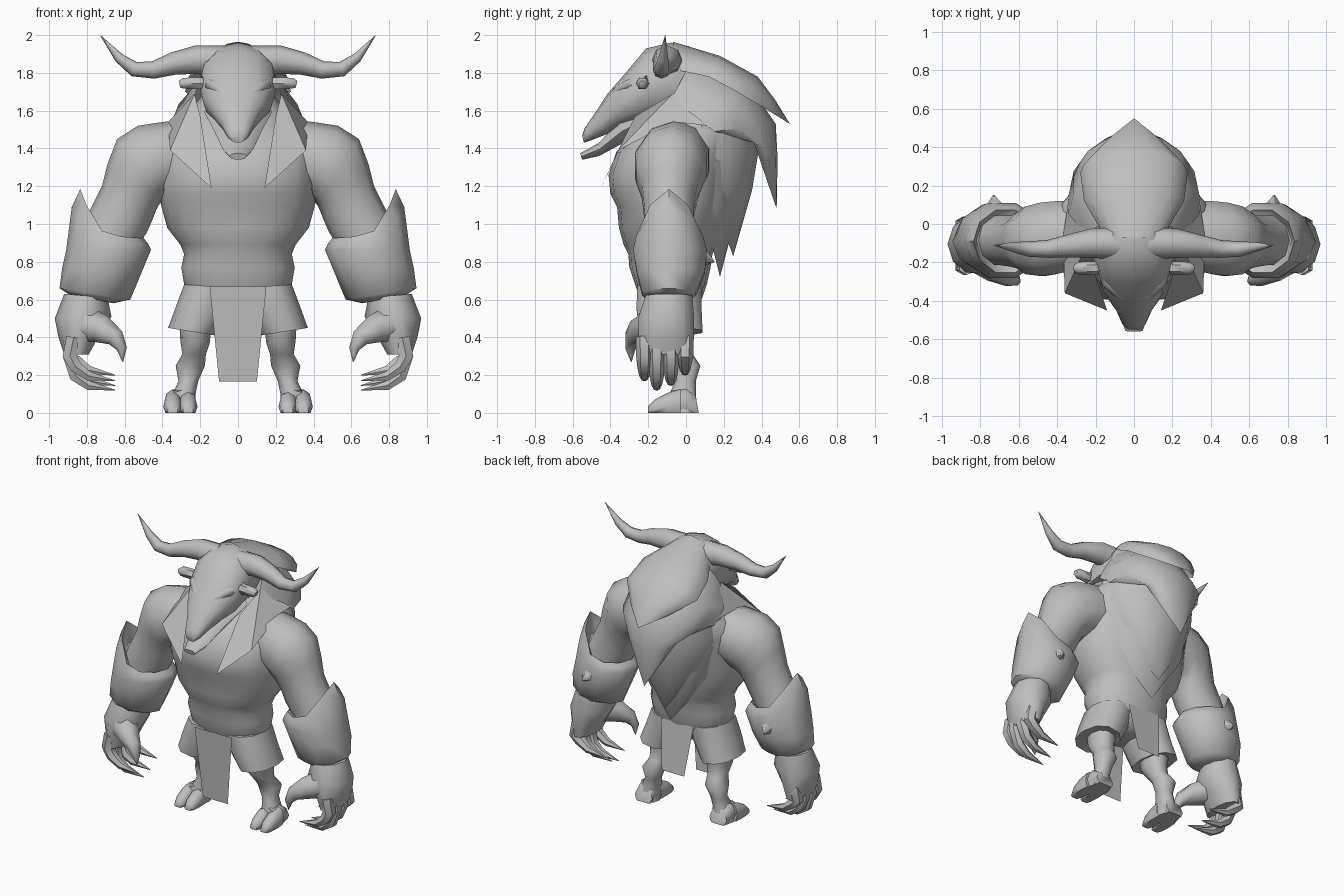
import bpy, bmesh, math
from mathutils import Vector

grey = bpy.data.materials.new("stone_grey")
grey.diffuse_color = (0.52, 0.52, 0.52, 1)


def finish(name, bm, mirror=False, angle=55):
    bmesh.ops.remove_doubles(bm, verts=bm.verts, dist=0.0005)
    if len(bm.faces) > 1:
        bmesh.ops.recalc_face_normals(bm, faces=bm.faces)
    me = bpy.data.meshes.new(name)
    bm.to_mesh(me)
    bm.free()
    me.materials.append(grey)
    ob = bpy.data.objects.new(name, me)
    bpy.context.collection.objects.link(ob)
    bpy.ops.object.select_all(action='DESELECT')
    ob.select_set(True)
    bpy.context.view_layer.objects.active = ob
    bpy.ops.object.shade_smooth_by_angle(angle=math.radians(angle))
    if mirror:
        ob.modifiers.new("mirror", 'MIRROR')
    return ob


def skin(bm, rings, closed=True):
    """Bridge point rings with quads; cap the ends of closed ones."""
    vs = [[bm.verts.new(p) for p in r] for r in rings]
    n = len(vs[0])
    for a, b in zip(vs, vs[1:]):
        for i in range(n if closed else n - 1):
            j = (i + 1) % n
            bm.faces.new((a[i], a[j], b[j], b[i]))
    if closed:
        bm.faces.new(vs[0])
        bm.faces.new(vs[-1])


def ring(c, a, b, n, p=0.88):
    out = []
    for i in range(n):
        t = 2 * math.pi * i / n
        u, v = math.cos(t), math.sin(t)
        u = math.copysign(abs(u) ** p, u)
        v = math.copysign(abs(v) ** p, v)
        out.append(c + a * u + b * v)
    return out


def front_loft(name, secs, n=10, mirror=True, p=1):
    """Sections: inner x, z, outer x, z, y min, y max, optional outer lift."""
    rings = []
    for x0, z0, x1, z1, y0, y1, *lift in secs:
        c = Vector(((x0 + x1) / 2, (y0 + y1) / 2, (z0 + z1) / 2))
        a = Vector(((x1 - x0) / 2, 0, (z1 - z0) / 2))
        r = ring(c, a, Vector((0, (y1 - y0) / 2, 0)), n, p)
        if lift:
            for i, q in enumerate(r):
                q.z += lift[0] * max(0, math.cos(2 * math.pi * i / n)) ** 2
        rings.append(r)
    bm = bmesh.new()
    skin(bm, rings)
    return finish(name, bm, mirror)


def side_loft(name, secs, cx=0, n=10, mirror=False):
    """Sections: low y, z, high y, z, half width; flattened on the ground."""
    rings = []
    for y0, z0, y1, z1, w in secs:
        c = Vector((cx, (y0 + y1) / 2, (z0 + z1) / 2))
        a = Vector((0, (y1 - y0) / 2, (z1 - z0) / 2))
        r = ring(c, a, Vector((w, 0, 0)), n)
        for q in r:
            q.z = max(q.z, 0)
        rings.append(r)
    bm = bmesh.new()
    skin(bm, rings)
    return finish(name, bm, mirror)


def tube(name, pts, n=8, mirror=True):
    """Points: x, y, z, radius."""
    ps = [Vector(p[:3]) for p in pts]
    rings = []
    for i, p in enumerate(ps):
        t = (ps[min(i + 1, len(ps) - 1)] - ps[max(i - 1, 0)]).normalized()
        ref = Vector((0, 1, 0)) if abs(t.y) < 0.8 else Vector((0, 0, 1))
        u = (ref - t * ref.dot(t)).normalized()
        rings.append(ring(p, u * pts[i][3], t.cross(u) * pts[i][3], n, 1))
    bm = bmesh.new()
    skin(bm, rings)
    return finish(name, bm, mirror)


def hair_layer(name, rows, n=8):
    """Open shell; rows: centre y, z, side y, z, half width."""
    rings = []
    for yc, zc, ys, zs, w in rows:
        r = []
        for i in range(n + 1):
            a = math.pi * (i / n - 0.5)
            k = math.cos(a)
            r.append(Vector((w * math.sin(a), ys + (yc - ys) * k, zs + (zc - zs) * k)))
        rings.append(r)
    bm = bmesh.new()
    skin(bm, rings, closed=False)
    return finish(name, bm)


def plate(name, pts, mirror=False):
    bm = bmesh.new()
    bm.faces.new([bm.verts.new(p) for p in pts])
    return finish(name, bm, mirror)


# Torso, symmetric sections: z, half width, y min, y max
body = [(.54, .14, -.22, .05), (.62, .26, -.25, .09), (.68, .285, -.27, .11), (.77, .30, -.30, .13),
        (.84, .285, -.305, .14), (.89, .305, -.33, .16), (.98, .375, -.355, .18), (1.09, .405, -.365, .20),
        (1.16, .415, -.40, .22), (1.26, .42, -.41, .24), (1.38, .42, -.37, .27), (1.48, .38, -.28, .29),
        (1.57, .28, -.20, .29), (1.68, .19, -.13, .28), (1.78, .12, -.08, .22)]
front_loft("torso", [(-w, z, w, z, a, b) for z, w, a, b in body], 16, False, .88)

# Head, jaw and brows
side_loft("head", [(.12, 1.60, .08, 1.90, .12), (.02, 1.55, .02, 1.94, .17), (-.08, 1.55, -.08, 1.96, .20),
                   (-.18, 1.55, -.21, 1.93, .205), (-.26, 1.53, -.32, 1.80, .19),
                   (-.35, 1.51, -.415, 1.69, .14), (-.42, 1.475, -.48, 1.59, .092),
                   (-.51, 1.44, -.535, 1.51, .06), (-.54, 1.43, -.55, 1.47, .035)], n=12)
side_loft("jaw", [(-.14, 1.53, -.14, 1.66, .18), (-.33, 1.43, -.35, 1.55, .125),
                  (-.46, 1.36, -.46, 1.43, .08), (-.55, 1.34, -.56, 1.375, .045)], n=8)
tube("brow", [(.185, -.20, 1.77, .02), (.145, -.30, 1.735, .032), (.07, -.365, 1.69, .032), (.0, -.385, 1.665, .02)], 8)

# Horns and ears
tube("horn", [(.08, -.10, 1.86, .085), (.22, -.10, 1.87, .076), (.34, -.115, 1.85, .06), (.45, -.13, 1.815, .046),
              (.55, -.13, 1.82, .04), (.63, -.12, 1.88, .026), (.73, -.11, 2.0, .001)], 8)
tube("ear", [(.15, -.22, 1.745, .02), (.20, -.23, 1.745, .036), (.29, -.23, 1.745, .033), (.31, -.23, 1.74, .02)], 6)

# Layered mane down the back
hair_layer("mane_top", [(-.07, 1.965, -.07, 1.82, .15), (.18, 1.89, .12, 1.78, .26), (.38, 1.78, .27, 1.70, .28),
                        (.47, 1.66, .42, 1.61, .15), (.55, 1.53, .55, 1.53, 0)])
hair_layer("mane_middle", [(.05, 1.90, -.08, 1.66, .23), (.33, 1.74, .05, 1.57, .34), (.475, 1.53, .15, 1.49, .34),
                           (.485, 1.35, .36, 1.43, .20), (.48, 1.08, .48, 1.08, 0)])
hair_layer("mane_lower", [(.36, 1.6, .08, 1.53, .34), (.39, 1.42, .08, 1.35, .35), (.35, 1.18, .12, 1.18, .27),
                          (.25, .83, .25, .83, 0)])
hair_layer("mane_bottom", [(.32, 1.4, .08, 1.3, .35), (.28, 1.1, .09, 1.08, .28), (.18, .72, .18, .72, 0)])

# Collar locks over the chest
plate("collar_front", [(.23, -.07, 1.69), (.20, -.27, 1.57), (.14, -.45, 1.19), (.36, -.36, 1.39)], True)
plate("collar_side", [(.23, -.07, 1.69), (.36, -.36, 1.39), (.37, -.07, 1.54), (.34, .13, 1.52)], True)

# Arms
front_loft("upper_arm", [(.28, 1.16, .30, 1.55, -.24, .13), (.40, 1.12, .40, 1.54, -.27, .13),
                         (.42, 1.10, .53, 1.52, -.28, .12), (.43, 1.08, .64, 1.45, -.27, .10),
                         (.45, 1.03, .69, 1.32, -.24, .07), (.48, .96, .72, 1.2, -.23, .05),
                         (.53, .88, .79, 1.06, -.22, .05), (.56, .82, .84, .94, -.22, .05)])
front_loft("bracer", [(.56, .88, .82, .95, -.21, .04, .08), (.50, .925, .835, .95, -.26, .08, .235),
                      (.475, .895, .88, .93, -.275, .10, .16), (.46, .865, .91, .86, -.29, .12),
                      (.52, .72, .93, .77, -.27, .11), (.57, .60, .945, .66, -.24, .06),
                      (.66, .58, .90, .63, -.21, .03)])
tube("bracer_spike", [(.72, .03, .84, .10), (.73, .15, .80, .003)], 6)
front_loft("palm", [(.69, .61, .92, .63, -.22, .04), (.67, .51, .97, .50, -.26, .05),
                    (.74, .40, .95, .40, -.26, .05), (.79, .31, .92, .31, -.25, .04)])
tube("thumb", [(.81, -.16, .47, .10), (.715, -.235, .44, .078), (.645, -.28, .395, .05),
               (.615, -.295, .34, .028), (.61, -.29, .27, .002)], 7)
for i, (y, tip) in enumerate([(-.22, .16), (-.155, .11), (-.08, .135), (-.005, .19)]):
    tube("finger_%d" % (i + 1), [(.87, y, .40, .045), (.89, y, .30, .044), (.86, y, tip + .085, .038),
                                 (.79, y, tip + .035, .028), (.65, y, tip + .01, .002)], 6)

# Shorts and loincloth
front_loft("shorts_leg", [(.0, .66, .285, .68, -.265, .09), (.04, .55, .33, .56, -.27, .09),
                          (.12, .41, .37, .45, -.255, .095), (.17, .43, .31, .45, -.18, .05)], p=.88)
plate("front_cloth", [(-.15, -.285, .67), (-.10, -.26, .165), (.10, -.26, .165), (.15, -.285, .67)])
plate("back_cloth", [(-.13, .10, .67), (.13, .10, .67), (.09, .15, .32), (-.09, .15, .32)])

# Legs and cloven feet
front_loft("leg", [(.14, .46, .31, .46, -.17, .04), (.15, .37, .305, .38, -.16, .03), (.17, .31, .295, .31, -.11, .04),
                   (.175, .25, .33, .25, -.07, .08), (.21, .17, .315, .17, -.06, .055),
                   (.225, .10, .345, .10, -.09, .055), (.225, .0, .37, .0, -.09, .065)], p=.88)
side_loft("heel", [(.07, -.03, .05, .10, .07), (.0, -.03, .0, .14, .075), (-.09, -.03, -.08, .12, .08)],
          .30, 8, True)
for side, x in (("inner", .264), ("outer", .346)):
    side_loft("toe_" + side, [(-.03, -.04, -.03, .125, .045), (-.10, -.04, -.10, .105, .05),
                              (-.17, -.04, -.165, .07, .044), (-.2, -.02, -.2, .035, .028)], x, 8, True)
